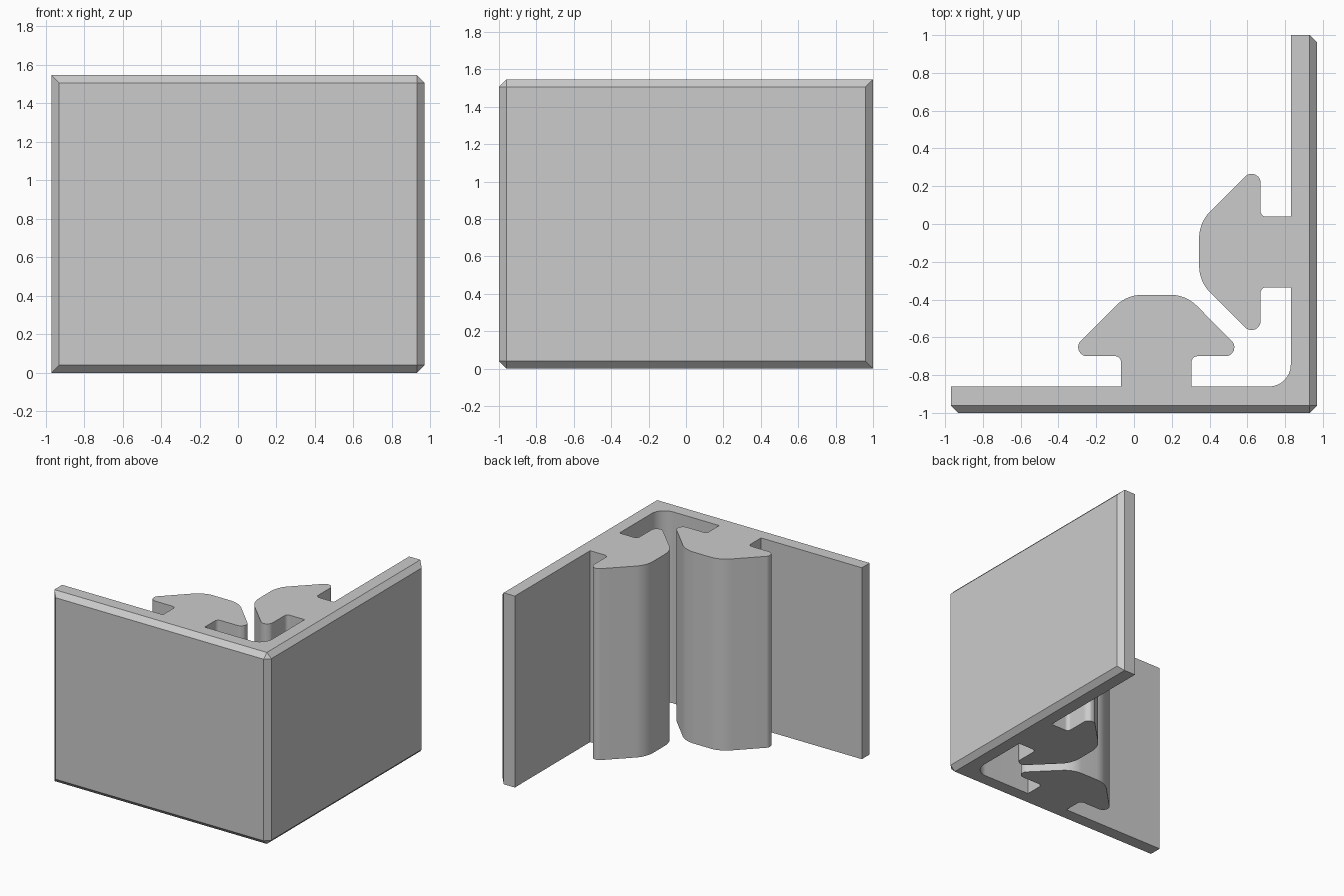
import bpy, bmesh, math
from mathutils import Vector

if "Cube" in bpy.data.objects:
    bpy.data.objects.remove(bpy.data.objects["Cube"], do_unlink=True)

HX, HY, HEIGHT, CHAMFER, WALL = 0.97, 1.0, 1.547, 0.04, 0.14
INNER_X, INNER_Y = HX - WALL, -HY + WALL
BARB_AT = 0.712          # barb axis, measured from the inner corner


def fillet(corners, steps=10):
    """Round every (point, radius) corner of an open path with radius > 0."""
    path = []
    for i, (p, r) in enumerate(corners):
        p = Vector(p)
        if r == 0:
            path.append(p)
            continue
        a = (Vector(corners[i - 1][0]) - p).normalized()
        b = (Vector(corners[i + 1][0]) - p).normalized()
        half = a.angle(b) / 2
        centre = p + (a + b).normalized() * r / math.sin(half)
        start = p + a * r / math.tan(half) - centre
        end = p + b * r / math.tan(half) - centre
        for k in range(steps + 1):
            direction = start.lerp(end, k / steps).normalized()
            path.append(centre + direction * r)
    return path


# Arrow-shaped barb: (offset from its axis, distance off the wall), radius
half_barb = [((0.187, 0), 0), ((0.187, 0.16), 0.03),
             ((0.48, 0.16), 0.047), ((0.157, 0.485), 0.2)]
barb = half_barb + [((-u, d), r) for (u, d), r in reversed(half_barb)]


def on_right(s, d):
    return (INNER_X - d, INNER_Y + s)


def on_front(s, d):
    return (INNER_X - s, INNER_Y + d)


# Inner side of the plan: right wall, inner corner, front wall
inner = [((INNER_X, HY), 0)]
inner += [(on_right(BARB_AT + u, d), r) for (u, d), r in barb]
inner += [((INNER_X, INNER_Y), 0.115)]
inner += [(on_front(BARB_AT - u, d), r) for (u, d), r in barb]
inner += [((-HX, INNER_Y), 0)]
inner = fillet(inner)

# Outer side: full size, and the chamfered outline at the top and bottom
cx, cy = HX - CHAMFER, HY - CHAMFER
outer = [(-HX, -cy), (-cx, -HY), (cx, -HY), (HX, -cy), (HX, cy), (cx, HY)]
left, corner, back = (-HX, -cy), (cx, -cy), (cx, HY)
outer_end = [left, left, corner, corner, back, back]

# Stack the outlines and skin them
bm = bmesh.new()
levels = [(0, outer_end), (CHAMFER, outer), (HEIGHT - CHAMFER, outer), (HEIGHT, outer_end)]
rings = [[bm.verts.new((p[0], p[1], z)) for p in edge + inner] for z, edge in levels]
count = len(rings[0])
for low, high in zip(rings, rings[1:]):
    for i in range(count):
        j = (i + 1) % count
        bm.faces.new((low[i], low[j], high[j], high[i]))
bm.faces.new(rings[0][::-1])
bm.faces.new(rings[-1])
bmesh.ops.remove_doubles(bm, verts=bm.verts, dist=0.0005)
bmesh.ops.recalc_face_normals(bm, faces=bm.faces)

mesh = bpy.data.meshes.new("corner_profile")
bm.to_mesh(mesh)
bm.free()
profile = bpy.data.objects.new("corner_profile", mesh)
bpy.context.collection.objects.link(profile)

# Plain grey material
grey = bpy.data.materials.new("plain_grey")
grey.use_nodes = True
colour = (0.6, 0.6, 0.6, 1)
grey.diffuse_color = colour
grey.node_tree.nodes["Principled BSDF"].inputs["Base Color"].default_value = colour
mesh.materials.append(grey)

# Smooth the rounded corners, keep the chamfers crisp
bpy.ops.object.select_all(action='DESELECT')
profile.select_set(True)
bpy.context.view_layer.objects.active = profile
bpy.ops.object.shade_smooth_by_angle(angle=math.radians(25))
